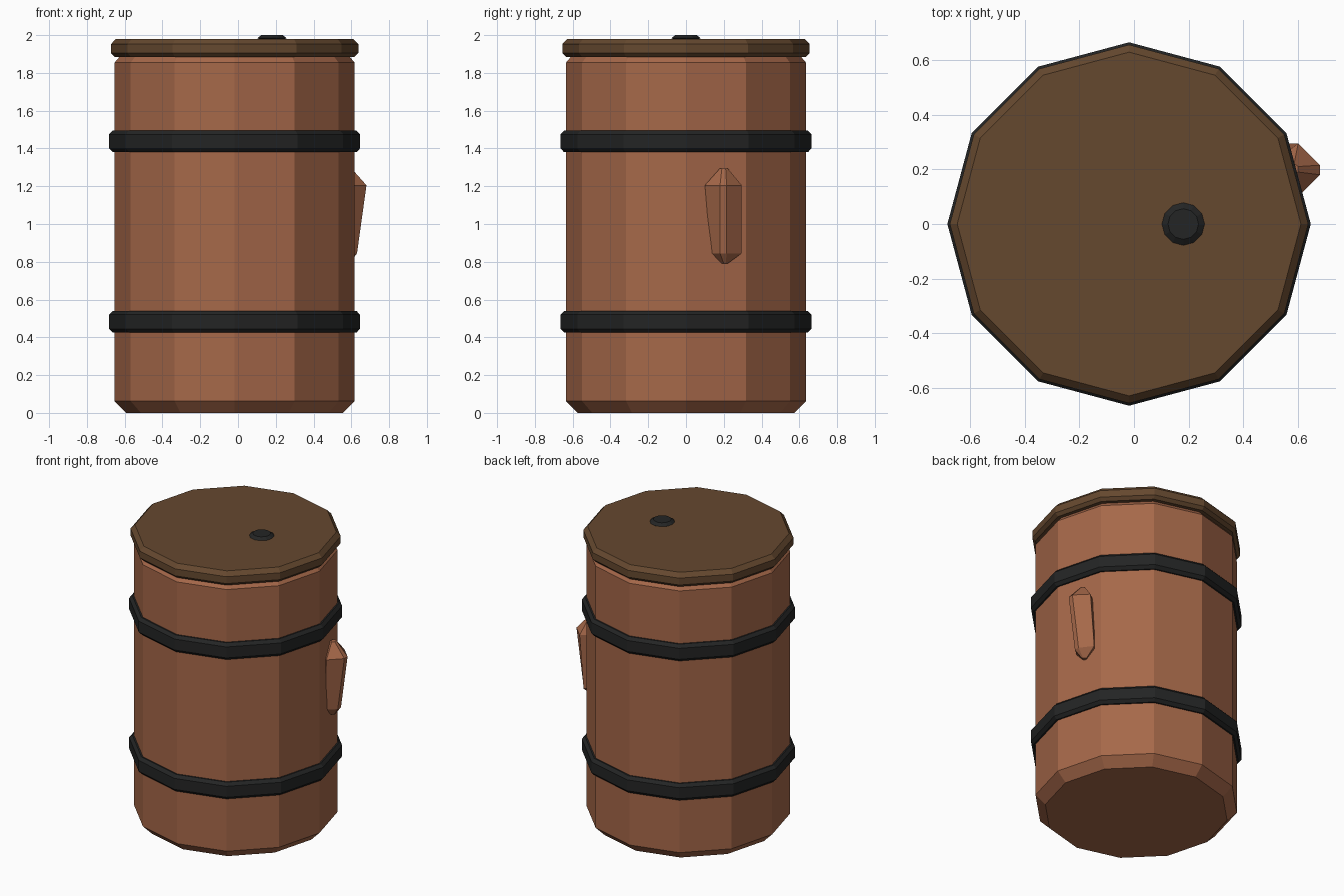
import bpy, bmesh, math

cube = bpy.data.objects.get("Cube")
if cube:
    bpy.data.objects.remove(cube, do_unlink=True)


def material(name, rgb):
    m = bpy.data.materials.new(name)
    m.use_nodes = True
    m.diffuse_color = (*rgb, 1)
    m.node_tree.nodes["Principled BSDF"].inputs["Base Color"].default_value = (*rgb, 1)
    return m


red_wood = material("red_brown_wood", (0.38, 0.138, 0.067))
dark_wood = material("dark_wood", (0.13, 0.065, 0.028))
iron = material("black_iron", (0.017, 0.018, 0.018))


def loft(name, rings, mat):
    """Skin equal-sized rings of points, listed bottom to top, and cap both ends."""
    bm = bmesh.new()
    rows = [[bm.verts.new(p) for p in ring] for ring in rings]
    for low, high in zip(rows, rows[1:]):
        for i in range(len(low)):
            j = (i + 1) % len(low)
            bm.faces.new((low[i], low[j], high[j], high[i]))
    bm.faces.new(rows[0][::-1])
    bm.faces.new(rows[-1])
    bmesh.ops.recalc_face_normals(bm, faces=bm.faces)
    mesh = bpy.data.meshes.new(name)
    bm.to_mesh(mesh)
    bm.free()
    mesh.materials.append(mat)
    obj = bpy.data.objects.new(name, mesh)
    bpy.context.collection.objects.link(obj)
    return obj


def turned(name, profile, mat, cx, sides=12):
    """Faceted round part from (radius, height) pairs."""
    angles = [math.tau * i / sides for i in range(sides)]
    rings = [[(cx + r * math.cos(a), r * math.sin(a), z) for a in angles]
             for r, z in profile]
    return loft(name, rings, mat)


AXIS = -0.018

# Barrel body with chamfered ends
turned("barrel_body", [(0.573, 0), (0.635, 0.062), (0.635, 1.855), (0.605, 1.89)],
       red_wood, AXIS)

# Lid
turned("lid", [(0.635, 1.885), (0.655, 1.905), (0.655, 1.952), (0.628, 1.98)],
       dark_wood, AXIS)

# Hoops
for name, z in (("lower_hoop", 0.425), ("upper_hoop", 1.38)):
    turned(name, [(0.645, z), (0.664, z + 0.02), (0.664, z + 0.095), (0.645, z + 0.115)],
           iron, AXIS)

# Plug on the lid
turned("lid_plug", [(0.05, 1.97), (0.078, 1.984), (0.056, 2.0)], iron, 0.18)


# Carved peg on the side: six-sided, tapering downward
def peg_ring(z, back, side, front, y0, y1, f0, f1):
    return [(front, f0, z), (front, f1, z), (side, y1, z),
            (back, f1, z), (back, f0, z), (side, y0, z)]


loft("side_peg", [
    peg_ring(0.79, 0.56, 0.57, 0.59, 0.19, 0.22, 0.2, 0.21),
    peg_ring(0.845, 0.5, 0.57, 0.63, 0.13, 0.295, 0.18, 0.215),
    peg_ring(1.205, 0.5, 0.6, 0.68, 0.1, 0.295, 0.18, 0.215),
    peg_ring(1.295, 0.57, 0.585, 0.6, 0.18, 0.22, 0.19, 0.21),
], red_wood)
